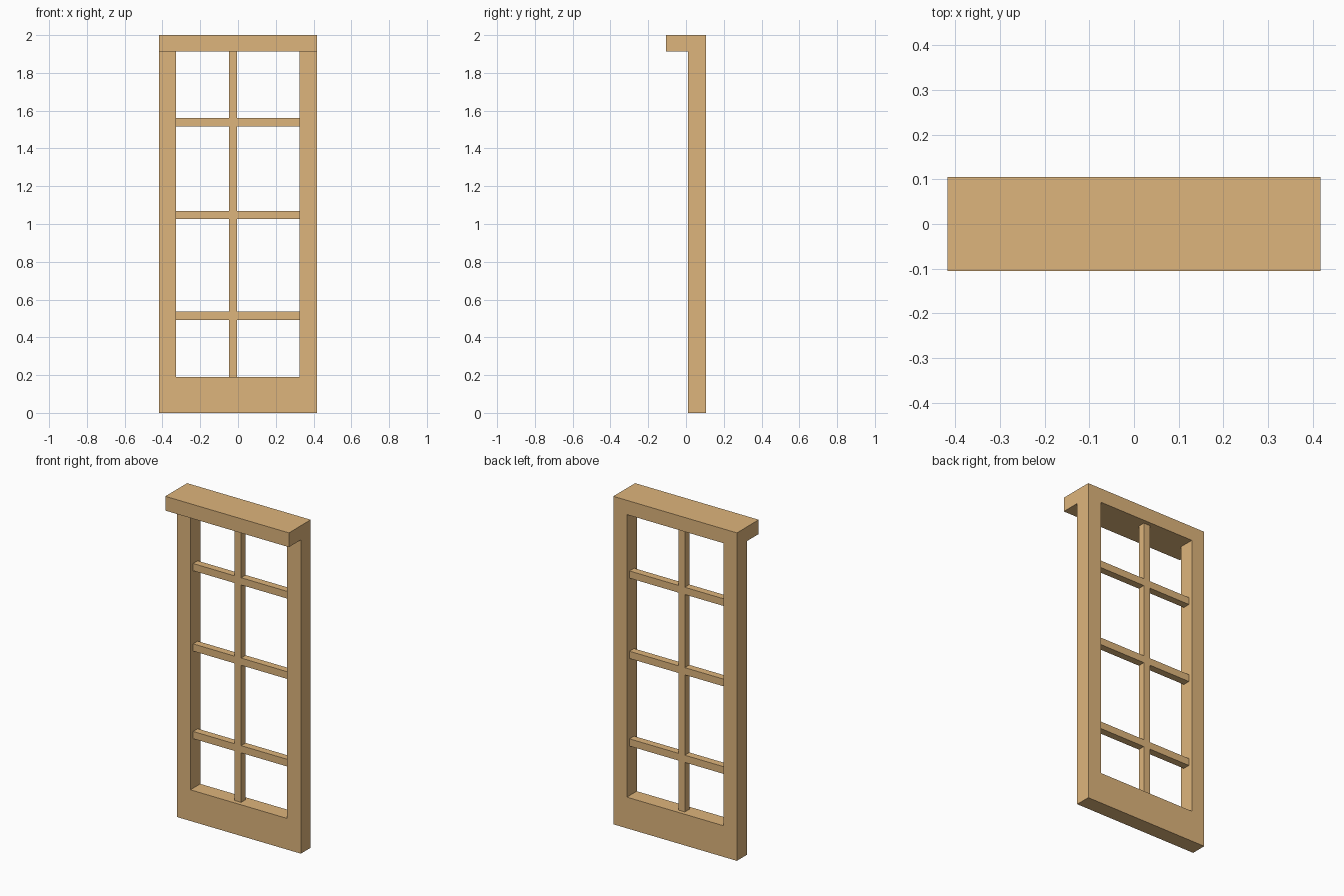
import bpy, bmesh

if "Cube" in bpy.data.objects:
    bpy.data.objects.remove(bpy.data.objects["Cube"])

wood = bpy.data.materials.new("wood")
wood.diffuse_color = (0.73, 0.46, 0.2, 1)
wood.use_nodes = True
wood.node_tree.nodes["Principled BSDF"].inputs["Base Color"].default_value = wood.diffuse_color


def box(name, x, y, z):
    """Box spanning the (min, max) pairs given per axis."""
    bm = bmesh.new()
    bmesh.ops.create_cube(bm, size=1)
    for v in bm.verts:
        v.co = [r[0] if c < 0 else r[1] for c, r in zip(v.co, (x, y, z))]
    me = bpy.data.meshes.new(name)
    bm.to_mesh(me)
    bm.free()
    me.materials.append(wood)
    ob = bpy.data.objects.new(name, me)
    bpy.context.collection.objects.link(ob)
    return ob


HALF_W, IN_L, IN_R = 0.417, -0.328, 0.325
FRAME_Y = (0.01, 0.105)
BAR_Y = (0.036, 0.08)
BASE_TOP, HEAD_BOTTOM = 0.19, 1.913
MID_X = (-0.048, -0.004)

# Outer frame with a deep overhanging head
box("head_rail", (-HALF_W, HALF_W), (-0.105, 0.105), (HEAD_BOTTOM, 2))
box("bottom_rail", (-HALF_W, HALF_W), FRAME_Y, (0, BASE_TOP))
box("left_stile", (-HALF_W, IN_L), FRAME_Y, (BASE_TOP, HEAD_BOTTOM))
box("right_stile", (IN_R, HALF_W), FRAME_Y, (BASE_TOP, HEAD_BOTTOM))

# Glazing bars: one upright, three rows of crossbars butted against it
box("upright_bar", MID_X, BAR_Y, (BASE_TOP, HEAD_BOTTOM))
for row, z in enumerate((0.514, 1.048, 1.538), 1):
    span = (z - 0.022, z + 0.022)
    box(f"left_crossbar_{row}", (IN_L, MID_X[0]), BAR_Y, span)
    box(f"right_crossbar_{row}", (MID_X[1], IN_R), BAR_Y, span)
